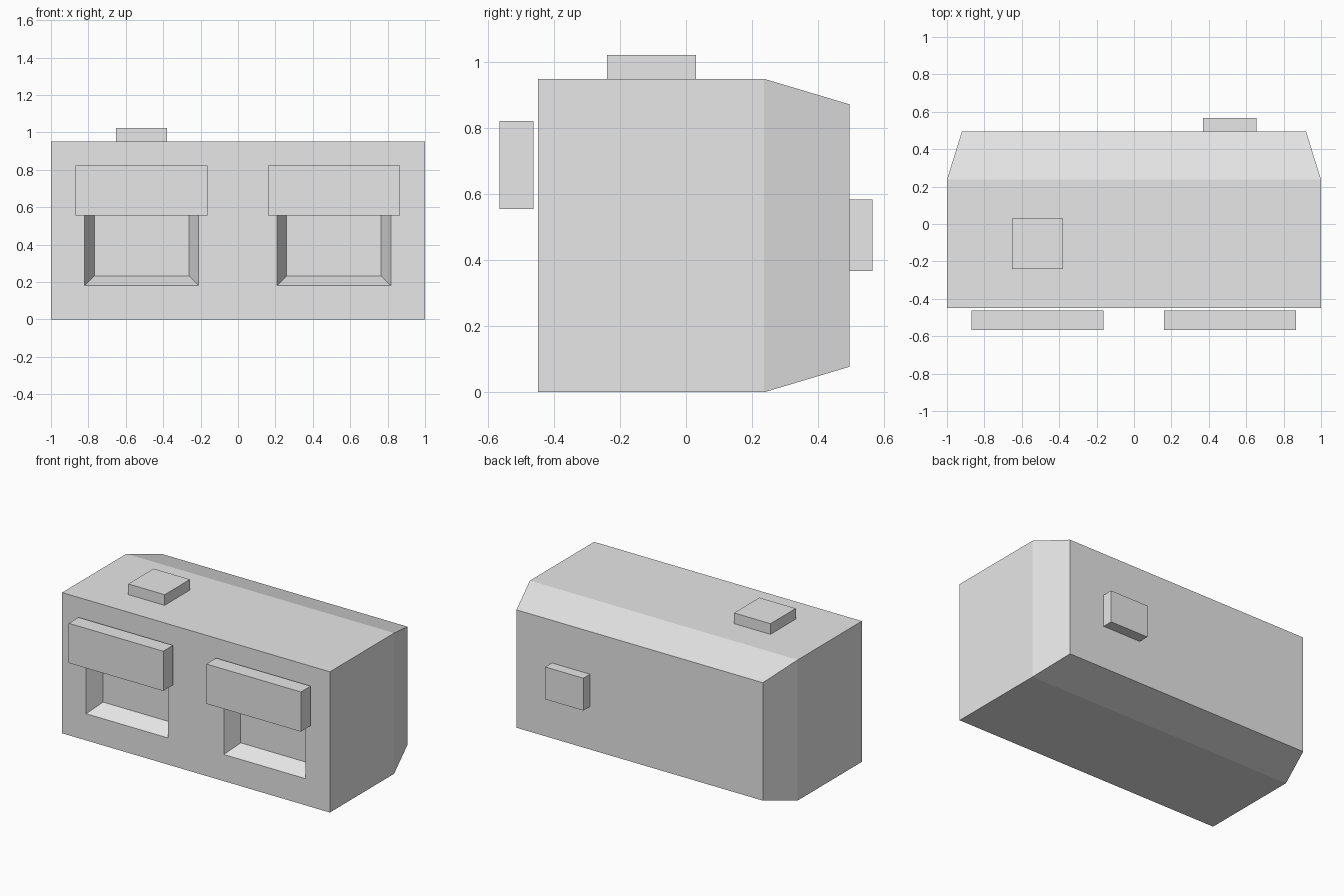
import bpy
import bmesh

cube = bpy.data.objects.get("Cube")
if cube:
    bpy.data.objects.remove(cube, do_unlink=True)

# Single grey material
grey = bpy.data.materials.new("light_grey")
grey.use_nodes = True
colour = (0.8, 0.8, 0.8, 1)
grey.diffuse_color = colour
grey.node_tree.nodes["Principled BSDF"].inputs["Base Color"].default_value = colour


def loft(name, sections):
    """Join rectangles (y, x0, x1, z0, z1) from front to back into a solid."""
    bm = bmesh.new()
    rings = [[bm.verts.new(p) for p in
              ((x0, y, z0), (x1, y, z0), (x1, y, z1), (x0, y, z1))]
             for y, x0, x1, z0, z1 in sections]
    bm.faces.new(rings[0])
    bm.faces.new(rings[-1][::-1])
    for a, b in zip(rings, rings[1:]):
        for i in range(4):
            j = (i + 1) % 4
            bm.faces.new((a[i], b[i], b[j], a[j]))
    bmesh.ops.recalc_face_normals(bm, faces=bm.faces)
    mesh = bpy.data.meshes.new(name)
    bm.to_mesh(mesh)
    bm.free()
    mesh.materials.append(grey)
    obj = bpy.data.objects.new(name, mesh)
    bpy.context.collection.objects.link(obj)
    return obj


def box(name, x, y, z):
    return loft(name, [(y[0], *x, *z), (y[1], *x, *z)])


FRONT = -0.448

# Main body, tapering on all four sides towards the back
body = loft("body", [(FRONT, -1, 1, 0, 0.95),
                     (0.237, -1, 1, 0, 0.95),
                     (0.495, -0.92, 0.92, 0.077, 0.873)])

# Tapered recesses in the front, each shaded by a floating flap
for side, cx in (("right", -0.515), ("left", 0.513)):
    half, slope = 0.305, 0.5

    def section(offset):
        d = offset * slope
        return (FRONT + offset, cx - half + d, cx + half - d, 0.18 + d, 0.775 - d)

    cutter = loft("recess_cutter", [section(-0.05), section(0.105)])
    cutter.hide_render = True
    cut = body.modifiers.new("recess", "BOOLEAN")
    cut.object = cutter
    cut.operation = "DIFFERENCE"
    cut.solver = "EXACT"
    bpy.context.view_layer.objects.active = body
    bpy.ops.object.modifier_apply(modifier=cut.name)
    bpy.data.objects.remove(cutter, do_unlink=True)

    box(side + "_flap", (cx - 0.353, cx + 0.353), (-0.566, -0.462), (0.555, 0.823))

# Small blocks on the roof and the back
box("roof_block", (-0.652, -0.38), (-0.24, 0.03), (0.95, 1.022))
box("back_block", (0.37, 0.655), (0.495, 0.566), (0.367, 0.585))
